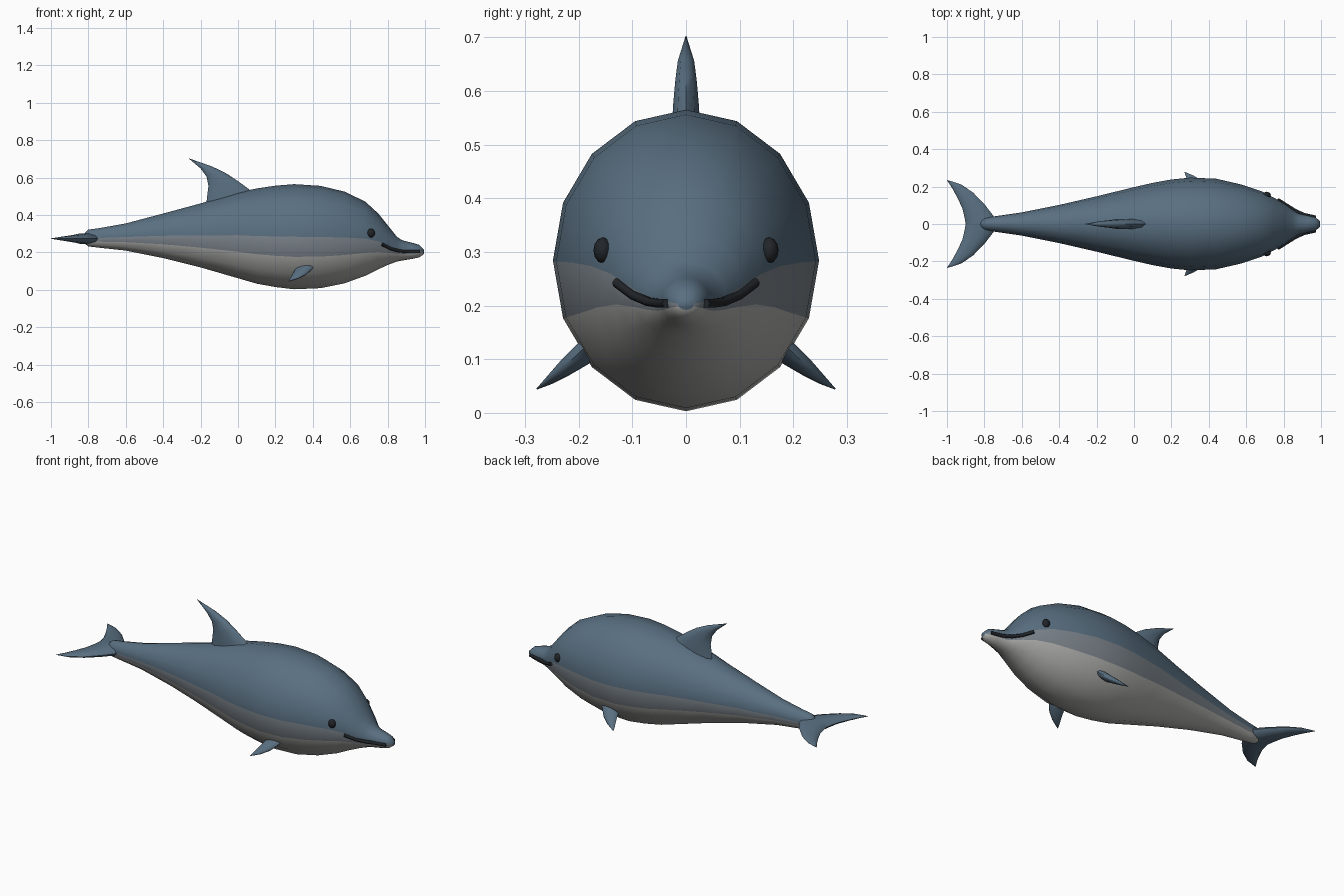
import bpy, bmesh
from math import sin, cos, pi, radians
from mathutils import Vector

if "Cube" in bpy.data.objects:
    bpy.data.objects.remove(bpy.data.objects["Cube"])


def material(name, rgb):
    m = bpy.data.materials.new(name)
    m.diffuse_color = (*rgb, 1)
    m.use_nodes = True
    m.node_tree.nodes["Principled BSDF"].inputs["Base Color"].default_value = m.diffuse_color
    return m


BLUE = material("slate_blue", (0.10, 0.16, 0.22))
MID = material("flank_grey", (0.20, 0.23, 0.26))
PALE = material("belly_grey", (0.42, 0.42, 0.41))
DARK = material("dark", (0.015, 0.018, 0.022))


def loft(name, rings, mats, pick=lambda k: 0, angle=60):
    """Skin closed rings of points and cap both ends."""
    bm = bmesh.new()
    loops = [[bm.verts.new(p) for p in ring] for ring in rings]
    n = len(loops[0])
    for a, b in zip(loops, loops[1:]):
        for k in range(n):
            j = (k + 1) % n
            bm.faces.new((a[k], a[j], b[j], b[k])).material_index = pick(k)
    for loop in (loops[0], loops[-1]):
        bm.faces.new(loop)
    bmesh.ops.recalc_face_normals(bm, faces=bm.faces)
    return finish(name, bm, mats, angle)


def finish(name, bm, mats, angle=60):
    me = bpy.data.meshes.new(name)
    bm.to_mesh(me)
    bm.free()
    ob = bpy.data.objects.new(name, me)
    bpy.context.collection.objects.link(ob)
    for m in mats:
        me.materials.append(m)
    bpy.ops.object.select_all(action='DESELECT')
    bpy.context.view_layer.objects.active = ob
    ob.select_set(True)
    bpy.ops.object.shade_smooth_by_angle(angle=radians(angle))
    return ob


def fin(name, sections, up):
    """Loft lens sections: leading point, trailing point, half thickness along up."""
    up = Vector(up).normalized()
    rings = []
    for lead, trail, t in sections:
        c, h = (Vector(lead) + Vector(trail)) / 2, (Vector(lead) - Vector(trail)) / 2
        rings.append([c + h * cos(2 * pi * k / 10) + up * t * sin(2 * pi * k / 10)
                      for k in range(10)])
    return loft(name, rings, [BLUE])


# Body: x, top, bottom, half width
profile = [(-.83, .295, .255, .014), (-.80, .322, .232, .034), (-.74, .33, .225, .042),
           (-.60, .355, .21, .062), (-.40, .408, .17, .102), (-.20, .462, .12, .148),
           (0, .522, .062, .197), (.10, .542, .033, .220), (.20, .557, .015, .238),
           (.30, .565, .003, .248), (.44, .556, .009, .242), (.57, .525, .035, .212),
           (.68, .472, .075, .176), (.75, .408, .110, .140), (.81, .333, .137, .104),
           (.85, .283, .151, .075), (.88, .264, .157, .056), (.93, .252, .165, .045),
           (.97, .240, .174, .036), (.995, .215, .192, .015)]
rings = []
for x, top, bot, w in profile:
    mid, h = (top + bot) / 2, (top - bot) / 2
    rings.append([(x, w * sin(k * pi / 8), mid + h * cos(k * pi / 8)) for k in range(16)])
loft("body", rings, [BLUE, MID, PALE],
     lambda k: 2 if 5 <= k <= 10 else 1 if k in (4, 11) else 0)

# Dorsal fin
fin("dorsal_fin", [((x1, 0, z1), (x2, 0, z2), t) for x1, z1, x2, z2, t in [
    (.10, .50, -.17, .45, .030), (.05, .545, -.165, .50, .028),
    (-.01, .588, -.158, .555, .025), (-.07, .627, -.168, .605, .021),
    (-.14, .660, -.200, .649, .016), (-.26, .702, -.262, .701, .001)]], (0, 1, 0))

for s, side in ((-1, "right"), (1, "left")):
    # Tail fluke
    fin(side + "_fluke", [((x1, s * y1, .274), (x2, s * y2, .274), t)
        for x1, y1, x2, y2, t in [
        (-.735, 0, -.90, 0, .030), (-.745, .035, -.905, .03, .028),
        (-.795, .10, -.918, .085, .022), (-.86, .168, -.945, .142, .015),
        (-.925, .212, -.970, .188, .009), (-1, .236, -.999, .233, .001)]], (0, 0, 1))

    # Pectoral fin
    fin(side + "_flipper", [((x1, s * y, z1), (x2, s * y, z2), t)
        for x1, z1, x2, z2, y, t in [
        (.42, .150, .32, .135, .150, .020), (.402, .118, .300, .100, .193, .020),
        (.368, .085, .288, .078, .228, .015), (.325, .063, .277, .058, .255, .008),
        (.272, .045, .270, .044, .278, .001)]], (0, s * .6, .8))

    # Eye
    bm = bmesh.new()
    bmesh.ops.create_uvsphere(bm, u_segments=8, v_segments=6, radius=.022)
    bmesh.ops.scale(bm, vec=(1, .8, 1.1), verts=bm.verts)
    bmesh.ops.translate(bm, vec=(.71, s * .155, .303), verts=bm.verts)
    finish(side + "_eye", bm, [DARK])

    # Mouth line
    path = [(.77, .130, .243), (.82, .098, .219), (.865, .070, .207),
            (.91, .050, .204), (.972, .036, .204)]
    cu = bpy.data.curves.new(side + "_mouth_line", 'CURVE')
    cu.dimensions = '3D'
    cu.bevel_depth, cu.bevel_resolution, cu.use_fill_caps = .009, 1, True
    sp = cu.splines.new('POLY')
    sp.points.add(len(path) - 1)
    for p, (x, y, z) in zip(sp.points, path):
        p.co = (x, s * y, z, 1)
    cu.materials.append(DARK)
    bpy.context.collection.objects.link(bpy.data.objects.new(side + "_mouth_line", cu))
